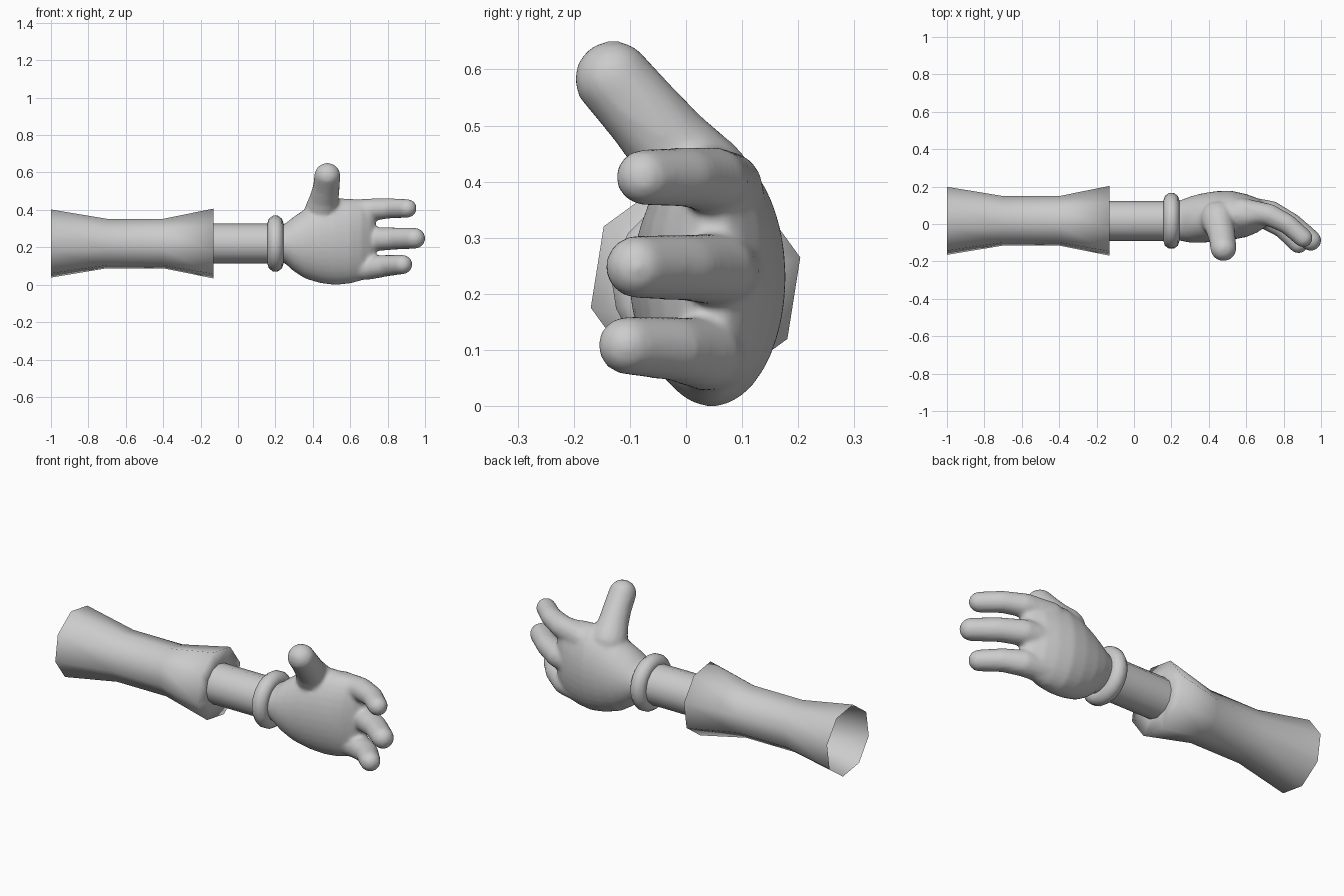
import bpy, bmesh, math
from mathutils import Vector

if "Cube" in bpy.data.objects:
    bpy.data.objects.remove(bpy.data.objects["Cube"])

grey = bpy.data.materials.new("light_grey")
grey.diffuse_color = (0.6, 0.6, 0.6, 1)
grey.use_nodes = True
grey.node_tree.nodes["Principled BSDF"].inputs["Base Color"].default_value = grey.diffuse_color
CY, CZ = 0.017, 0.22          # axis of the arm


def finish(bm, name, smooth=True):
    mesh = bpy.data.meshes.new(name)
    bm.to_mesh(mesh)
    bm.free()
    mesh.materials.append(grey)
    for p in mesh.polygons:
        p.use_smooth = smooth
    obj = bpy.data.objects.new(name, mesh)
    bpy.context.collection.objects.link(obj)
    return obj


def loft(bm, rings, sides, turn=0.0, cap=False, loop=False):
    """Rings across the x axis: (x, y centre, z centre, y radius, z radius)."""
    rows = []
    for x, yc, zc, ry, rz in rings:
        row = []
        for i in range(sides):
            a = turn + 2 * math.pi * i / sides
            row.append(bm.verts.new((x, yc + ry * math.cos(a), zc + rz * math.sin(a))))
        rows.append(row)
    pairs = list(zip(rows, rows[1:]))
    if loop:
        pairs.append((rows[-1], rows[0]))
    faces = []
    for r0, r1 in pairs:
        for i in range(sides):
            j = (i + 1) % sides
            faces.append(bm.faces.new((r0[i], r0[j], r1[j], r1[i])))
    if cap:
        faces.append(bm.faces.new(rows[0]))
        faces.append(bm.faces.new(rows[-1]))
    bmesh.ops.recalc_face_normals(bm, faces=faces)


def round_rings(profile):
    return [(x, CY, CZ, r, r) for x, r in profile]


# Flared octagonal sleeve: open at the shoulder, closed in to the arm at the wrist
bm = bmesh.new()
loft(bm, round_rings([(-1, 0.187), (-0.7, 0.136), (-0.4, 0.136),
                      (-0.13, 0.192), (-0.13, 0.10)]), 8, math.radians(13.5))
finish(bm, "sleeve")

# Forearm
bm = bmesh.new()
loft(bm, round_rings([(-0.14, 0.107), (0.03, 0.107), (0.2, 0.107)]), 12)
finish(bm, "forearm")

# Rounded glove cuff
bm = bmesh.new()
cuff = [(0.2 + 0.043 * math.cos(a), 0.108 + 0.043 * math.sin(a))
        for a in (2 * math.pi * k / 10 for k in range(10))]
loft(bm, round_rings(cuff), 20, loop=True)
finish(bm, "cuff")

# Glove palm: x, back y, palm y, low z, high z
bm = bmesh.new()
palm = [(0.20, 0.115, -0.08, 0.13, 0.31), (0.25, 0.128, -0.09, 0.115, 0.325),
        (0.30, 0.147, -0.10, 0.07, 0.365), (0.36, 0.163, -0.10, 0.032, 0.405),
        (0.44, 0.176, -0.095, 0.008, 0.445), (0.52, 0.178, -0.085, -0.002, 0.462),
        (0.60, 0.160, -0.07, 0.006, 0.460), (0.66, 0.138, -0.045, 0.022, 0.455),
        (0.71, 0.105, -0.01, 0.05, 0.435), (0.735, 0.08, 0.02, 0.09, 0.39)]
loft(bm, [(x, (b + f) / 2, (lo + hi) / 2, (b - f) / 2, (hi - lo) / 2)
          for x, b, f, lo, hi in palm], 32, cap=True)

# Fingers and thumb as chains of round-ended segments: x, y, z, radius
digits = [
    [(0.58, 0.07, 0.385, 0.07), (0.72, 0.05, 0.402, 0.06),
     (0.82, 0.0, 0.408, 0.054), (0.905, -0.075, 0.408, 0.051)],
    [(0.60, 0.08, 0.24, 0.07), (0.73, 0.06, 0.243, 0.066),
     (0.84, 0.0, 0.247, 0.06), (0.945, -0.088, 0.248, 0.057)],
    [(0.58, 0.06, 0.09, 0.07), (0.71, 0.035, 0.093, 0.066),
     (0.80, -0.02, 0.102, 0.058), (0.88, -0.105, 0.108, 0.053)],
    [(0.45, 0.03, 0.39, 0.095), (0.46, -0.02, 0.455, 0.078),
     (0.472, -0.075, 0.52, 0.072), (0.478, -0.13, 0.583, 0.07)],
]


def ball(bm, c, r):
    n = 14
    for k in range(1, n // 2 + 1):
        t = math.pi * k / (n // 2 + 1)
        for i in range(n):
            a = 2 * math.pi * i / n
            bm.verts.new(Vector(c) + r * Vector((math.cos(t), math.sin(t) * math.cos(a),
                                                 math.sin(t) * math.sin(a))))
    for s in (-1, 1):
        bm.verts.new(Vector(c) + Vector((s * r, 0, 0)))


for chain in digits:
    for p, q in zip(chain, chain[1:]):
        seg = bmesh.new()
        ball(seg, p[:3], p[3])
        ball(seg, q[:3], q[3])
        hull = bmesh.ops.convex_hull(seg, input=seg.verts[:])
        inside = {v for v in hull["geom_interior"] + hull["geom_unused"]
                  if isinstance(v, bmesh.types.BMVert)}
        bmesh.ops.delete(seg, geom=list(inside), context='VERTS')
        bmesh.ops.recalc_face_normals(seg, faces=seg.faces[:])
        tmp = bpy.data.meshes.new("segment")
        seg.to_mesh(tmp)
        seg.free()
        bm.from_mesh(tmp)
        bpy.data.meshes.remove(tmp)

# Blend palm and digits into one soft glove
glove = finish(bm, "glove")
mod = glove.modifiers.new("blend", 'REMESH')
mod.mode = 'VOXEL'
mod.voxel_size = 0.01
mod.use_smooth_shade = True
mod = glove.modifiers.new("soften", 'SMOOTH')
mod.factor = 0.5
mod.iterations = 8
